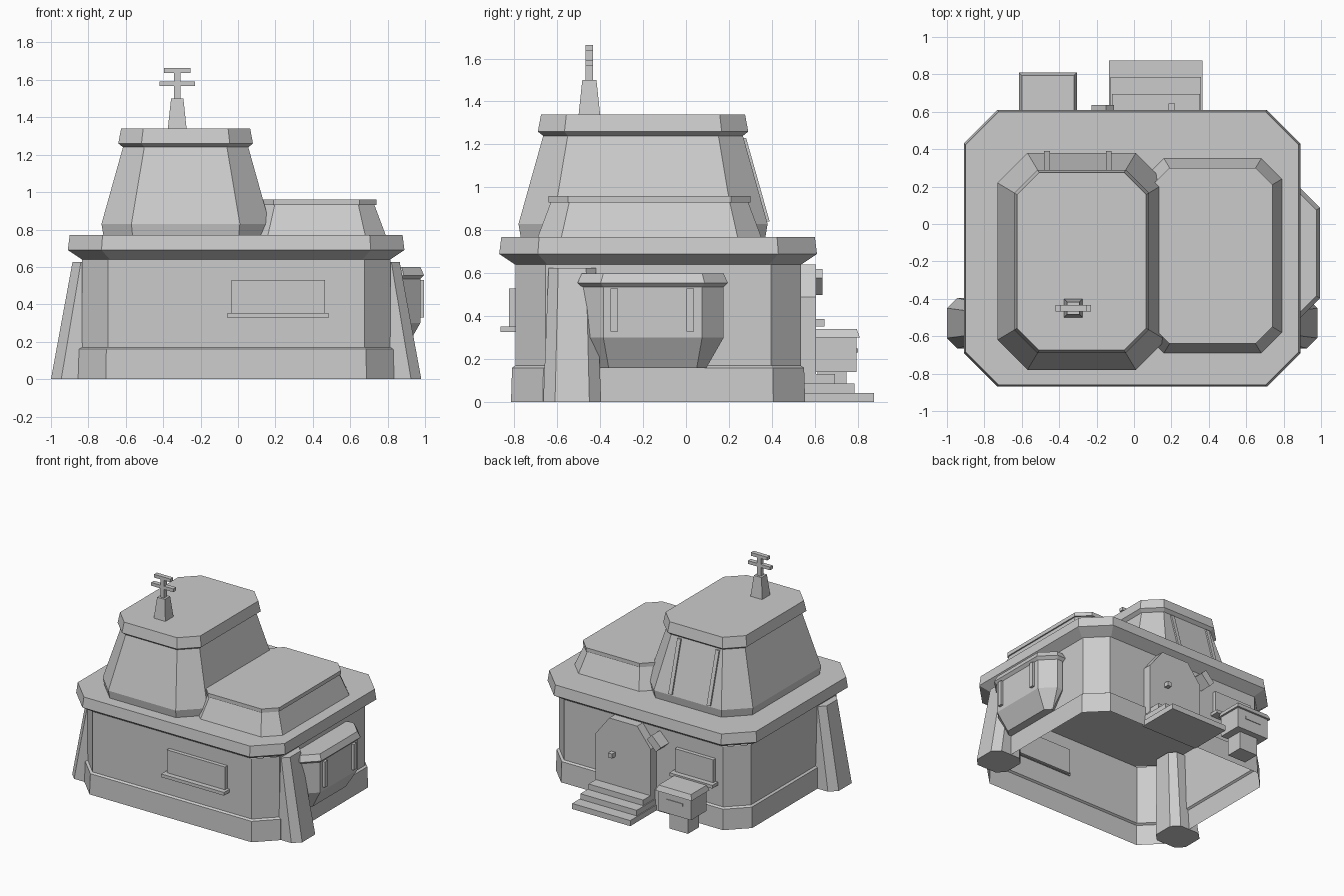
import bpy
import bmesh
from math import radians
from mathutils import Matrix

default_cube = bpy.data.objects.get("Cube")
if default_cube:
    bpy.data.objects.remove(default_cube, do_unlink=True)

plaster = bpy.data.materials.new("plain grey")
plaster.use_nodes = True
plaster.diffuse_color = (.6, .6, .6, 1)
shader = plaster.node_tree.nodes["Principled BSDF"]
shader.inputs["Base Color"].default_value = plaster.diffuse_color


def finish(name, bm):
    bmesh.ops.remove_doubles(bm, verts=bm.verts, dist=.0001)
    bmesh.ops.recalc_face_normals(bm, faces=bm.faces)
    mesh = bpy.data.meshes.new(name)
    bm.to_mesh(mesh)
    bm.free()
    mesh.materials.append(plaster)
    part = bpy.data.objects.new(name, mesh)
    bpy.context.collection.objects.link(part)


def ring(centre, size, height, cut=0):
    """Level rectangle whose four corners are cut off diagonally."""
    half_x, half_y = size[0] / 2, size[1] / 2
    cut = min(cut, half_x, half_y)
    corner = [(half_x, half_y - cut), (half_x - cut, half_y)]
    mirrored = [(-x, y) for x, y in reversed(corner)]
    upper = corner + mirrored
    outline = upper + [(-x, -y) for x, y in upper]
    return [(centre[0] + x, centre[1] + y, height) for x, y in outline]


def loft(name, rings, capped=True):
    """Skin a series of matching rings, with or without end faces."""
    bm = bmesh.new()
    loops = [[bm.verts.new(point) for point in points] for points in rings]
    for lower, upper in zip(loops, loops[1:]):
        for i in range(len(lower)):
            bm.faces.new((lower[i - 1], lower[i], upper[i], upper[i - 1]))
    if capped:
        bm.faces.new(reversed(loops[0]))
        bm.faces.new(loops[-1])
    finish(name, bm)


def stack(name, centre, size, cut, levels, capped=True):
    """Loft one floor plan through (height, inset) levels."""
    rings = []
    for height, inset in levels:
        shrunk = [length - inset * 2 for length in size]
        rings.append(ring(centre, shrunk, height, cut - inset * .4 if cut else 0))
    loft(name, rings, capped)


def box(name, centre, size, turn=0):
    """Block, optionally turned about its own y axis."""
    bm = bmesh.new()
    place = Matrix.Translation(centre) @ Matrix.Rotation(radians(turn), 4, 'Y')
    bmesh.ops.create_cube(bm, size=1, matrix=place @ Matrix.Diagonal((*size, 1)))
    finish(name, bm)


def window(name, x, wall, outward, width):
    """Raised pane with a deeper sill below it."""
    box(name + "_pane", (x, wall, .43), (width, .06, .2))
    box(name + "_sill", (x, wall + outward * .03, .34), (width + .04, .08, .025))


# Main heights and positions shared by the parts
house_centre, house_size = (-.01, -.13), (1.65, 1.33)
front_wall = house_centre[1] - house_size[1] / 2
back_wall = house_centre[1] + house_size[1] / 2
wall_top, slab_top = .64, .77
tower_top = 1.34

# Walls with a flared base, open underneath, and the overhanging roof slab
stack("walls", house_centre, house_size, .14,
      [(0, -.02), (.16, -.015), (.17, 0), (wall_top, 0)], capped=False)
stack("roof_slab", house_centre, house_size, .15,
      [(wall_top, 0), (.69, -.075), (slab_top, -.065)])

# Tall tower with its cap, and the low roof block beside it
tower_centre = (-.28, -.2)
stack("tower", tower_centre, (.9, 1.16), .16,
      [(slab_top, .01), (.83, 0), (1.24, .115), (1.26, .09), (tower_top, .105)])
stack("low_roof", (.42, -.17), (.74, 1.04), .11,
      [(slab_top, 0), (.93, .06), (.93, .05), (.96, .05)])

# Ribs lying on the back slope of the tower
for side in (-1, 1):
    rib_x = tower_centre[0] - .02 + side * .165
    loft("right_tower_rib" if side < 0 else "left_tower_rib",
         [ring((rib_x, y), (.03, .03), z) for y, z in ((.375, .84), (.265, 1.23))])

# Antenna: tapered foot, post and two crossbars
antenna_x, antenna_y, rod = -.325, -.45, .034
stack("antenna_foot", (antenna_x, antenna_y), (.1, .1), 0,
      [(tower_top, 0), (1.5, .017)])
box("antenna_post", (antenna_x, antenna_y, 1.57), (rod, rod, .15))
for name, height, length in (("low", 1.58, .19), ("top", 1.65, .14)):
    box(f"antenna_{name}_bar", (antenna_x, antenna_y, height), (length, rod, .025))

# Leaning buttresses at the two front corners
for side in (-1, 1):
    foot = (house_centre[0] + side * .85, -.53)
    head = (house_centre[0] + side * .79, -.53)
    loft("right_buttress" if side < 0 else "left_buttress",
         [ring(foot, (.28, .27), 0, .055), ring(head, (.17, .22), .625, .045)])

# Bay window on the left side, with two upright strips
bay_y = -.155
stack("bay", (.85, bay_y), (.25, .66), .1,
      [(.16, .08), (.3, 0), (.535, 0), (.555, -.02), (.6, 0)])
for name, shift in (("front", -.18), ("back", .175)):
    box(f"bay_{name}_strip", (.97, bay_y + shift, .43), (.05, .035, .2))

# Windows on the front and back walls
window("front_window", .215, front_wall, -1, .5)
window("back_window", -.465, back_wall, 1, .33)

# Back door with clipped top corners, knob and tilted lamp
door_x, door_face = .117, back_wall + .07
left_edge = [(.237, .1), (.237, .49), (.12, wall_top)]
door_outline = left_edge + [(-x, z) for x, z in reversed(left_edge)]
loft("door", [[(door_x + x, y, z) for x, z in door_outline]
              for y in (back_wall, door_face)])
box("door_knob", (door_x + .085, door_face + .02, .37), (.035, .04, .035))
box("door_lamp", (door_x - .285, door_face - .02, .56), (.11, .1, .06), turn=-45)

# Three steps, each lower one wider and longer
for i in range(3):
    rise, run = .13 * (3 - i) / 3, .16 + .09 * i
    box(f"step_{i + 1}", (door_x, back_wall + run / 2, rise / 2),
        (.47 + .015 * i, run, rise))

# Mailbox with a flared lid on a pedestal
mail_x, mail_y = -.46, .7
box("mailbox_pedestal", (mail_x, mail_y - .02, .07), (.16, .135, .14))
stack("mailbox", (mail_x, mail_y), (.28, .19), 0,
      [(.14, 0), (.3, 0), (.3, -.015), (.34, 0)])
box("mailbox_slot", (mail_x, mail_y + .09, .24), (.14, .02, .02))
